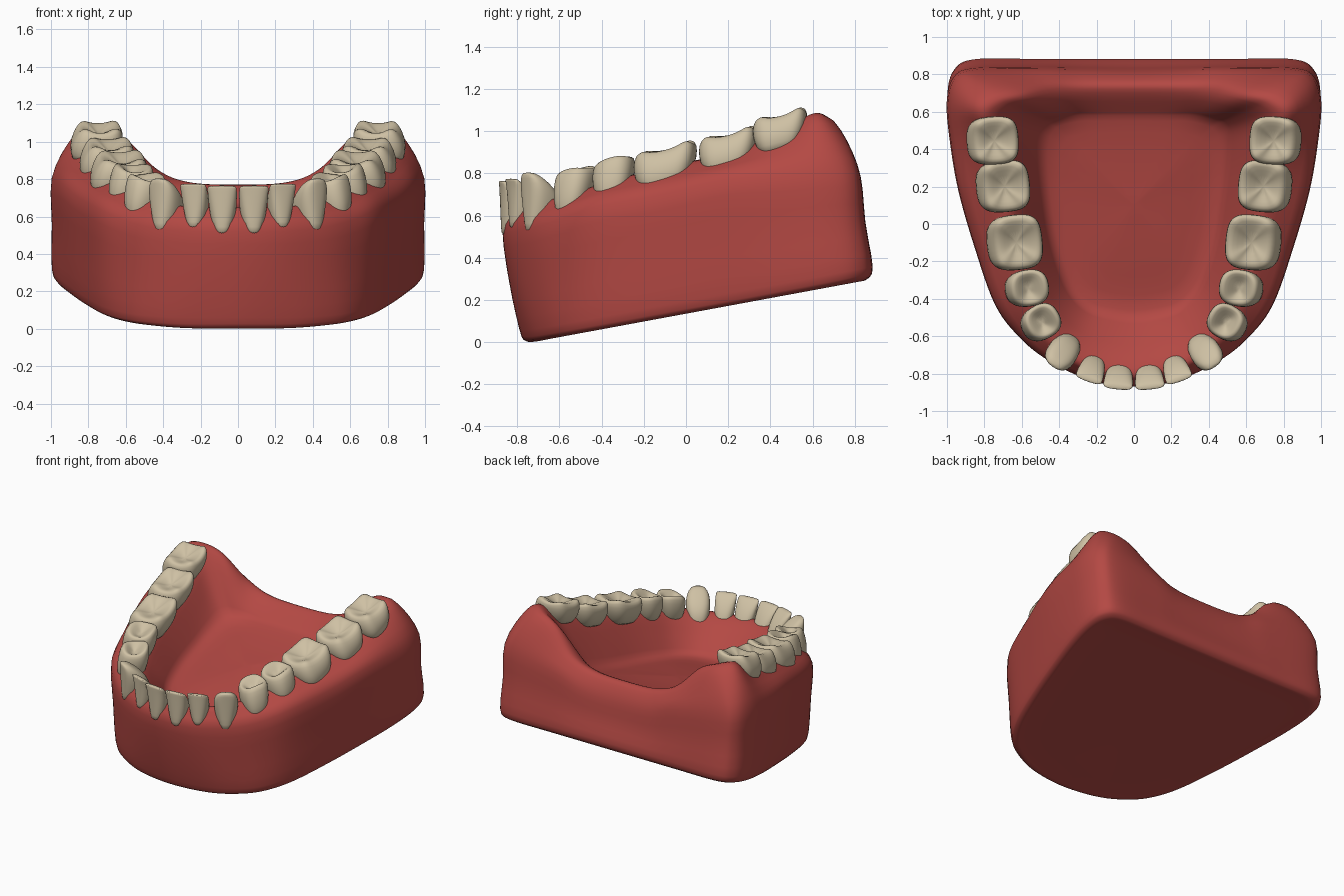
import bpy, bmesh, math
from mathutils import Vector

if "Cube" in bpy.data.objects:
    bpy.data.objects.remove(bpy.data.objects["Cube"], do_unlink=True)


def material(name, rgb):
    mat = bpy.data.materials.new(name)
    mat.use_nodes = True
    color = (*rgb, 1)
    mat.diffuse_color = color
    bsdf = mat.node_tree.nodes["Principled BSDF"]
    bsdf.inputs["Base Color"].default_value = color
    bsdf.inputs["Roughness"].default_value = 0.6
    return mat


gum_mat = material("gum red", (0.455, 0.066, 0.057))
tooth_mat = material("tooth ivory", (0.62, 0.53, 0.37))


def make_object(name, bm, mat):
    bmesh.ops.remove_doubles(bm, verts=bm.verts, dist=1e-5)
    bmesh.ops.recalc_face_normals(bm, faces=bm.faces)
    for face in bm.faces:
        face.smooth = True
    mesh = bpy.data.meshes.new(name)
    bm.to_mesh(mesh)
    bm.free()
    mesh.materials.append(mat)
    obj = bpy.data.objects.new(name, mesh)
    bpy.context.collection.objects.link(obj)
    return obj


def spline(before, points, after, steps):
    """Smooth curve through the points, with a guide point at each end."""
    p = [before, *points, after]
    curve = []
    for a, b, c, d in zip(p, p[1:], p[2:], p[3:]):
        for i in range(steps):
            t = i / steps
            curve.append(b + (c - a) * (t / 2) + (a * 2 - b * 5 + c * 4 - d) * (t * t / 2)
                         + (b * 3 - a - c * 3 + d) * (t ** 3 / 2))
    curve.append(points[-1])
    return curve


def flip(v):
    return Vector((-v.x, v.y, v.z))


# Gum stations from front centre to back centre:
# base x y, outer wall x y, crest x y z, floor edge x y
STATIONS = [
    (0, -.79, 0, -.87, 0, -.80, .65, 0, -.46),
    (.28, -.75, .22, -.84, .22, -.76, .65, .1, -.45),
    (.48, -.67, .45, -.735, .38, -.67, .67, .22, -.42),
    (.62, -.56, .61, -.605, .5, -.52, .71, .31, -.34),
    (.73, -.38, .74, -.43, .58, -.34, .77, .37, -.21),
    (.83, -.08, .85, -.12, .65, -.1, .83, .42, -.02),
    (.91, .22, .935, .18, .71, .2, .9, .45, .2),
    (.97, .48, .98, .45, .77, .45, 1.0, .46, .36),
    (.995, .69, .995, .65, .81, .59, 1.08, .45, .46),
    (.965, .82, .955, .78, .75, .66, 1.075, .42, .51),
    (.86, .88, .84, .825, .62, .70, 1.02, .38, .53),
    (.55, .883, .5, .83, .45, .74, .86, .28, .55),
    (.3, .883, .28, .825, .27, .74, .785, .18, .55),
    (0, .883, 0, .82, 0, .74, .77, 0, .55),
]


def base_z(y):
    return max(0.005, 0.185 * (y + 0.75))


def floor_z(y):
    return 0.52 + 0.17 * y + 0.14 * max(0, y) ** 2


def section(bx, by, ox, oy, cx, cy, cz, fx, fy):
    """Gum cross-section from the underside, over the crest, to the floor."""
    hub = Vector((0, 0.1, 0))
    base = Vector((bx, by, base_z(by)))
    drop = 0.13 + 0.8 * max(0, cz - 0.9)  # the back pads are more rounded
    outer = Vector((ox, oy, cz - drop))
    crest = Vector((cx, cy, cz))
    edge = Vector((fx, fy, floor_z(fy)))

    def under(s):
        v = hub.lerp(base, s)
        v.z = base_z(v.y)
        return v

    def bowl(s):
        v = edge.lerp(hub, s)
        v.z = floor_z(v.y) + 0.03 * s
        return v

    def slope(s, fall):
        v = crest.lerp(edge, s)
        v.z = crest.z + (edge.z - crest.z) * fall
        return v

    lower = base + Vector((0, 0, 0.055))
    wall = lower.lerp(outer, 0.5)
    wall.xy = lower.xy.lerp(outer.xy, 0.62)
    shoulder = outer.lerp(crest, 0.45)
    shoulder.z = cz - 0.34 * drop
    return [under(0), under(.5), under(.88), under(.965), lower, wall, outer, shoulder,
            crest, slope(.32, .22), slope(.7, .72), edge, bowl(.5), bowl(1)]


# Gum base: sections lofted along the arch, then mirrored
sections = [section(*s) for s in STATIONS]
rails = [spline(flip(r[1]), r, flip(r[-2]), 6) for r in zip(*sections)]
columns = [spline(c[0], c, c[-1], 3) for c in zip(*rails)]
bm = bmesh.new()
grid = [[bm.verts.new(p) for p in c] for c in columns]
for c, d in zip(grid, grid[1:]):
    for i in range(len(c) - 1):
        bm.faces.new((c[i], c[i + 1], d[i + 1], d[i]))
for v in bm.verts:
    if abs(v.co.x) < 1e-4:
        v.co.x = 0
gum = make_object("gum_base", bm, gum_mat)
mirror = gum.modifiers.new("Mirror", 'MIRROR')
mirror.use_clip = True
mirror.merge_threshold = 0.0005

# Crown rings: height, width, depth
INCISOR = [(0, .4, .85), (.14, .72, .98), (.45, .95, .92), (.8, 1.05, .57),
           (.97, 1.06, .26), (1, .98, .16)]
CANINE = [(0, .42, .85), (.16, .74, 1), (.5, 1.0, .98), (.75, 1.03, .72),
          (.93, .82, .4), (1.02, .4, .18)]
MOLAR = [(0, .6, .75), (.3, .85, .96), (.6, 1.0, 1.04), (.9, 1, .94),
         (1, .88, .77), (.93, .62, .5), (.78, .2, .12)]

# Name, rings, cusps, centre x y, outward x y, width, depth, bottom, top
TEETH = [
    ("central_incisor", INCISOR, 0, .08, -.808, .1, -1, .15, .155, .50, .765),
    ("lateral_incisor", INCISOR, 0, .222, -.77, .35, -1, .14, .155, .53, .775),
    ("canine", CANINE, 0, .378, -.682, .7, -1, .165, .2, .51, .80),
    ("first_premolar", MOLAR, 2, .505, -.53, .9, -.5, .19, .21, .59, .82),
    ("second_premolar", MOLAR, 2, .58, -.345, 1, -.15, .2, .23, .65, .87),
    ("first_molar", MOLAR, 4, .648, -.1, 1, -.1, .3, .29, .71, .925),
    ("second_molar", MOLAR, 4, .71, .2, 1, -.1, .28, .28, .79, .995),
    ("third_molar", MOLAR, 4, .765, .445, 1, -.06, .26, .27, .89, 1.085),
]
SEGMENTS = 24


def tooth(name, rings, cusps, x, y, nx, ny, width, depth, low, high, side):
    out = Vector((nx, ny, 0)).normalized()
    along = Vector((-out.y, out.x, 0))
    square = 0.62 if cusps == 4 else 0.8
    tilt = 0.25 if cusps else 0
    bm = bmesh.new()
    loops = []
    for k, (h, ws, ds) in enumerate(rings):
        # Front teeth keep a straight outer face; back teeth lean inward
        shift = -0.16 * h + 0.06 if cusps else 0.5 - ds / 2 - 0.06 * (1 - h)
        loop = []
        for i in range(SEGMENTS):
            a = math.tau * i / SEGMENTS
            c, s = math.cos(a), math.sin(a)
            u = math.copysign(abs(c) ** square, c) * ds / 2 + shift
            v = math.copysign(abs(s) ** square, s) * ws / 2
            p = Vector((x, y, 0)) + out * u * depth + along * v * width
            p.z = low + h * (high - low) + tilt * (p.y - y)
            if cusps and k > 2:
                wave = math.cos(2 * a) + 0.5 * c if cusps == 2 else -math.cos(4 * a)
                p.z += 0.012 * wave * ws
            p.x *= side
            loop.append(bm.verts.new(p))
        loops.append(loop)
    for a, b in zip(loops, loops[1:]):
        for i in range(SEGMENTS):
            j = (i + 1) % SEGMENTS
            bm.faces.new((a[i], a[j], b[j], b[i]))
    bm.faces.new(loops[0])
    bm.faces.new(loops[-1])
    obj = make_object(name, bm, tooth_mat)
    sub = obj.modifiers.new("Subdivision", 'SUBSURF')
    sub.levels = sub.render_levels = 1


for label, side in (("left", 1), ("right", -1)):
    for name, *shape in TEETH:
        tooth(label + "_" + name, *shape, side)
